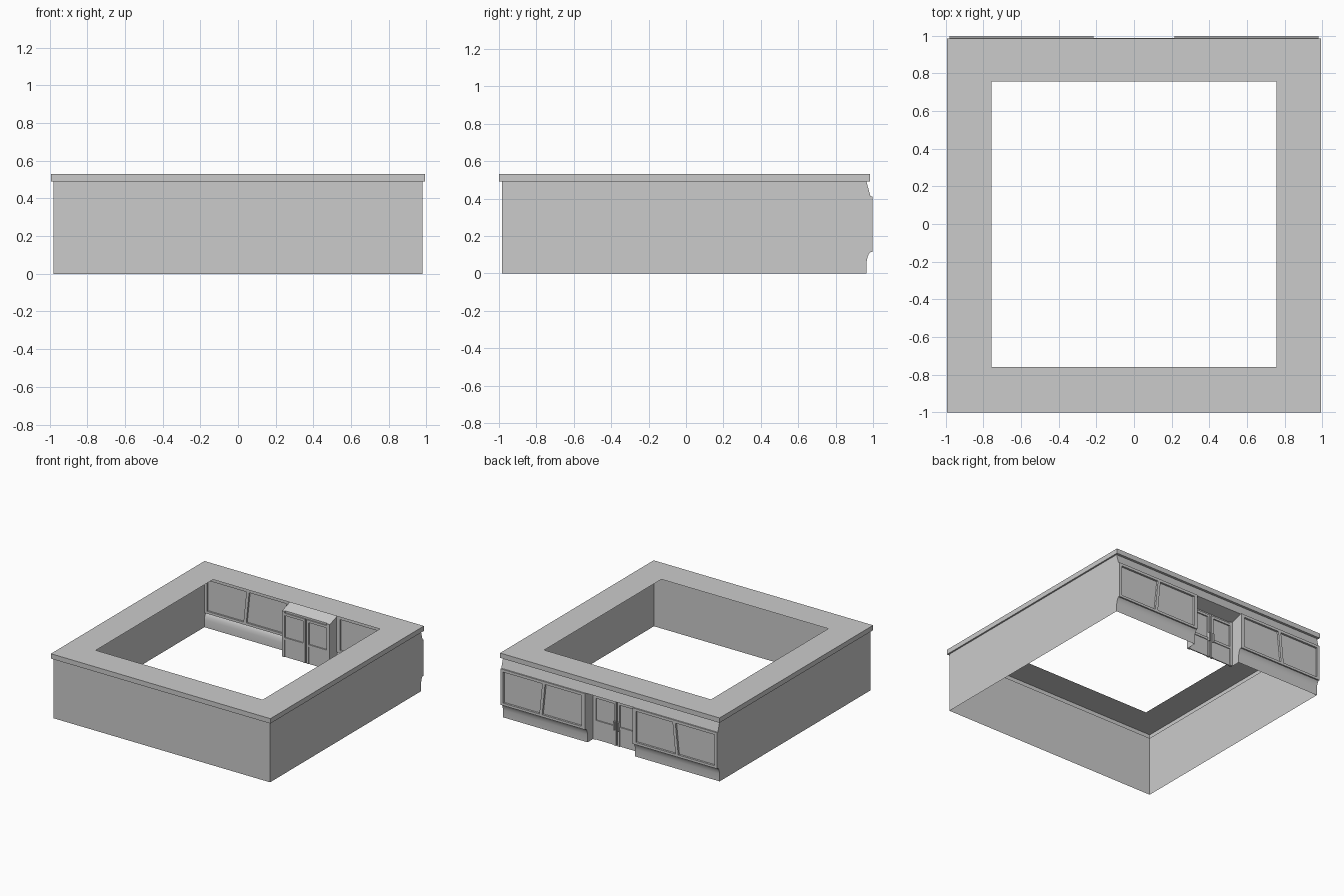
import bpy, bmesh

if "Cube" in bpy.data.objects:
    bpy.data.objects.remove(bpy.data.objects["Cube"])

WX, WF, WB = 0.98, -0.985, 0.965     # wall planes: sides, front, back
DX, DY = 0.215, 0.885                # door recess half width and depth plane
Z0, Z1 = 0.115, 0.41                 # window band


def make(name, polys, mirror=False):
    """Mesh from a list of polygons; optionally mirrored across x."""
    bm = bmesh.new()
    for poly in polys:
        bm.faces.new([bm.verts.new(p) for p in poly])
    bmesh.ops.remove_doubles(bm, verts=bm.verts, dist=1e-5)
    bmesh.ops.recalc_face_normals(bm, faces=bm.faces)
    me = bpy.data.meshes.new(name)
    bm.to_mesh(me)
    bm.free()
    ob = bpy.data.objects.new(name, me)
    bpy.context.collection.objects.link(ob)
    if mirror:
        ob.modifiers.new("mirror", 'MIRROR')
    return ob


def strip(profile, x0, x1):
    """Sheet swept along x from a (y, z) profile."""
    return [[(x0, *a), (x1, *a), (x1, *b), (x0, *b)]
            for a, b in zip(profile, profile[1:])]


def bar(xa, xb, z0, z1, y0, y1, lean=0.0):
    """Box whose top is shifted by lean in x."""
    v = [(x + (lean if z == z1 else 0), y, z)
         for z in (z0, z1) for y in (y0, y1) for x in (xa, xb)]
    idx = [(0, 1, 3, 2), (4, 5, 7, 6), (0, 1, 5, 4),
           (2, 3, 7, 6), (0, 2, 6, 4), (1, 3, 7, 5)]
    return [[v[i] for i in f] for f in idx]


def rect(x, y0, y1, z):
    return [(-x, y0, z), (x, y0, z), (x, y1, z), (-x, y1, z)]


def bridge(a, b):
    return [[a[i], a[(i + 1) % 4], b[(i + 1) % 4], b[i]] for i in range(4)]


# Roof: flat ring with a lip turned down and back to the walls
hole = rect(0.755, -0.76, 0.755, 0.53)
top = rect(0.993, -1.0, 0.985, 0.53)
lip = rect(0.993, -1.0, 0.985, 0.49)
wall_top = rect(WX, WF, WB, 0.49)
make("roof", bridge(hole, top) + bridge(top, lip) + bridge(lip, wall_top))

# Plain walls
wall_base = rect(WX, WF, WB, 0)
sides = bridge(wall_base, wall_top)
make("plain_walls", [sides[0], sides[1], sides[3]])

# Shopfront: curved base, sloped fascia and end cheeks
low = [(WB, 0), (WB, 0.06), (0.970, 0.085), (0.978, 0.105), (0.987, Z0)]
high = [(0.987, Z1), (WB, 0.49)]
base = make("shopfront_base", strip(low, DX, WX), True)
base.data.shade_smooth()
make("fascia", strip(high, -WX, WX))
make("end_cheek", [[(WX, y, z) for y, z in low[1:] + high]], True)

# Window glass and leaning frames
make("window_glass", strip([(0.982, Z0), (0.982, Z1)], DX, WX), True)
FY = (0.968, 0.998)
frame = (bar(DX, WX, Z0, Z0 + 0.02, *FY) + bar(DX, WX, Z1 - 0.022, Z1, *FY))
make("window_rails", frame, True)
for name, xa, xb, lean in (("inner_post", 0.215, 0.245, 0),
                           ("mullion", 0.605, 0.63, -0.03),
                           ("outer_post", 0.957, WX, 0)):
    make(name, bar(xa, xb, Z0, Z1, *FY, lean), True)

# Door recess: side walls and ceiling
make("recess_side", [[(DX, DY, 0)] + [(DX, y, z) for y, z in low]
                     + [(DX, 0.987, Z1), (DX, DY, 0.375)]], True)
make("recess_ceiling", strip([(DY, 0.375), (0.987, Z1)], -DX, DX))

# Double doors: panel, stiles, rails and handles
make("door_panel", strip([(DY, 0), (DY, 0.375)], 0, DX), True)
dy = (DY - 0.01, DY + 0.01)
make("door_stiles", bar(0.006, 0.026, 0, 0.36, *dy)
     + bar(0.19, DX, 0, 0.375, *dy), True)
make("door_rails", bar(0.006, 0.2, 0.14, 0.16, *dy)
     + bar(0.006, 0.2, 0.34, 0.36, *dy)
     + bar(0.006, 0.2, 0, 0.14, DY - 0.004, DY + 0.004), True)
make("door_handle", bar(0.012, 0.024, 0.13, 0.2, DY + 0.01, DY + 0.025), True)
